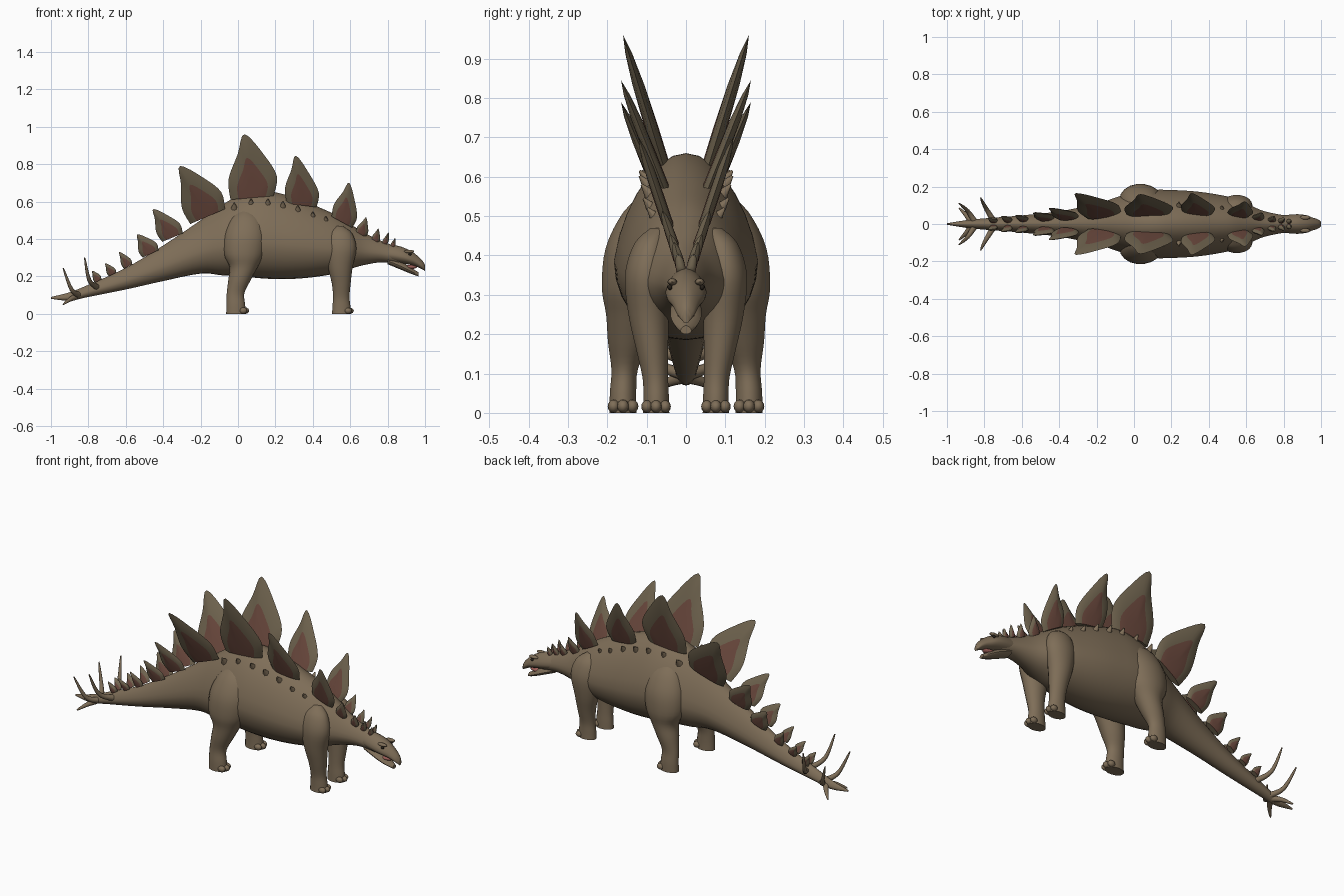
import bpy, bmesh, math
from mathutils import Vector, Matrix

cube = bpy.data.objects.get("Cube")
if cube:
    bpy.data.objects.remove(cube)


def material(name, rgb):
    m = bpy.data.materials.new(name)
    m.use_nodes = True
    m.diffuse_color = (*rgb, 1)
    m.node_tree.nodes["Principled BSDF"].inputs["Base Color"].default_value = (*rgb, 1)
    return m


HIDE = material("tan hide", (.21, .155, .097))
PLATE = material("plate brown", (.165, .13, .08))
RED = material("plate red", (.155, .07, .05))
PINK = material("mouth pink", (.33, .11, .095))
DARK = material("eye dark", (.02, .015, .01))


def finish(name, bm, *mats):
    bmesh.ops.recalc_face_normals(bm, faces=bm.faces)
    mesh = bpy.data.meshes.new(name)
    bm.to_mesh(mesh)
    bm.free()
    for m in mats:
        mesh.materials.append(m)
    ob = bpy.data.objects.new(name, mesh)
    bpy.context.collection.objects.link(ob)
    bpy.ops.object.select_all(action='DESELECT')
    ob.select_set(True)
    bpy.context.view_layer.objects.active = ob
    bpy.ops.object.shade_smooth_by_angle(angle=math.radians(50))
    return ob


def smooth(rows, n=4):
    """Catmull-Rom interpolation through rows of numbers."""
    rows = [Vector(r) for r in rows]
    out = []
    for i in range(len(rows) - 1):
        a, b, c, d = rows[max(i - 1, 0)], rows[i], rows[i + 1], rows[min(i + 2, len(rows) - 1)]
        for k in range(n):
            t = k / n
            out.append(b + (c - a) * (t / 2) + (a * 2 - b * 5 + c * 4 - d) * (t * t / 2)
                       + (b * 3 - a - c * 3 + d) * (t ** 3 / 2))
    return out + [rows[-1]]


def loft(bm, rings):
    loops = [[bm.verts.new(p) for p in ring] for ring in rings]
    n = len(loops[0])
    for a, b in zip(loops, loops[1:]):
        for i in range(n):
            bm.faces.new((a[i], a[(i + 1) % n], b[(i + 1) % n], b[i]))
    bm.faces.new(loops[0])
    bm.faces.new(loops[-1])


def ball(bm, centre, size):
    mat = Matrix.Translation(centre) @ Matrix.Diagonal((*size, 1))
    bmesh.ops.create_uvsphere(bm, u_segments=12, v_segments=8, radius=1, matrix=mat)


def trunk(bm, rows, n=28):
    """Egg-shaped sections along x from (x, top, bottom, half width)."""
    rings = []
    for x, top, bottom, w in smooth(rows):
        mid = bottom + (top - bottom) * .42
        ring = []
        for k in range(n):
            c, s = math.cos(math.tau * k / n), math.sin(math.tau * k / n)
            z = mid + s * (top - mid if s > 0 else mid - bottom)
            ring.append((x, w * c * (1 - .2 * max(0, s)), z))
        rings.append(ring)
    loft(bm, rings)


# Body from tail tip to neck
bm = bmesh.new()
trunk(bm, [(-1, .09, .08, .004), (-.9, .115, .07, .02), (-.8, .155, .09, .03),
           (-.6, .245, .13, .046), (-.4, .365, .175, .068), (-.2, .5, .215, .108),
           (-.08, .585, .205, .148), (.02, .64, .2, .175), (.12, .66, .19, .183),
           (.22, .645, .185, .181), (.32, .615, .188, .175), (.42, .575, .198, .162),
           (.52, .53, .215, .142), (.6, .48, .24, .112), (.68, .43, .262, .074),
           (.77, .388, .275, .052), (.86, .355, .265, .04)])
finish("body", bm, HIDE)

# Head and open jaw
bm = bmesh.new()
trunk(bm, [(.78, .375, .285, .044), (.86, .362, .272, .052), (.91, .343, .264, .049),
           (.95, .318, .254, .036), (.985, .285, .238, .024), (1, .262, .228, .011)], 20)
for side in (-1, 1):
    ball(bm, (.915, side * .035, .333), (.028, .012, .009))
finish("head", bm, HIDE)
bm = bmesh.new()
trunk(bm, [(.8, .31, .265, .036), (.88, .275, .232, .04), (.93, .243, .212, .03),
           (.965, .222, .2, .014)], 16)
finish("lower_jaw", bm, HIDE)
bm = bmesh.new()
ball(bm, (.915, 0, .25), (.042, .022, .012))
finish("tongue", bm, PINK)


# Legs with toes
def leg(name, side, rows, toe_size):
    bm = bmesh.new()
    rings = []
    for z, x, y, rx, ry in smooth(rows):
        rings.append([(x + rx * math.cos(math.tau * k / 18),
                       side * (y + ry * math.sin(math.tau * k / 18)), z) for k in range(18)])
    loft(bm, rings)
    z, x, y, rx, ry = rows[-1]
    for k in (-1, 0, 1):
        centre = (x + rx * (.92 - .2 * abs(k)), side * y + k * ry * .68, toe_size * .8)
        ball(bm, centre, (toe_size, toe_size * .72, toe_size * .8))
    finish(name, bm, HIDE)


HIND = [(.56, .04, .085, .02, .02), (.51, .045, .105, .08, .055), (.42, .04, .125, .112, .08),
        (.32, .033, .135, .108, .08), (.25, .03, .14, .075, .064), (.18, .008, .147, .06, .052),
        (.11, -.013, .156, .047, .034), (.05, -.012, .16, .05, .034), (0, -.01, .16, .053, .035)]
FORE = [(.47, .54, .07, .02, .02), (.43, .545, .09, .065, .042), (.35, .55, .1, .083, .056),
        (.25, .547, .095, .066, .052), (.16, .552, .086, .05, .041),
        (.09, .552, .078, .044, .033), (.04, .553, .076, .048, .033), (0, .553, .076, .05, .034)]
SIDES = ((-1, "near"), (1, "far"))
for side, label in SIDES:
    leg(label + "_hind_leg", side, HIND, .021)
    leg(label + "_fore_leg", side, FORE, .02)

    # Eyes
    bm = bmesh.new()
    ball(bm, (.92, side * .041, .319), (.009, .006, .007))
    finish(label + "_eye", bm, DARK)


# Leaf-shaped back plates: rear base, front base, tip (x, z), base y, tip y
def back_plate(name, side, a, b, t, y0, y1):
    a, b, t = Vector(a), Vector(b), Vector(t)
    out = b - a
    edge = smooth([a, a.lerp(t, .32) - out * .15, a.lerp(t, .7) - out * .06, t,
                   b.lerp(t, .65) + out * .22, b.lerp(t, .3) + out * .28, b])
    base = (a + b) / 2
    thick = .012 + out.length * .025
    slope = (y1 - y0) / (t.y - base.y)
    bm = bmesh.new()

    def ring(scale, offset):
        pts = [base.lerp(p, scale) for p in edge]
        return [bm.verts.new((p.x, side * (y0 + slope * (p.y - base.y) + offset), p.y))
                for p in pts]

    rim = ring(1, 0)
    for face in (-1, 1):
        last = rim
        for scale, depth in ((.86, .5), (.63, .85), (.3, 1)):
            loop = ring(scale, face * thick * depth)
            for i in range(len(loop)):
                j = (i + 1) % len(loop)
                f = bm.faces.new((last[i], last[j], loop[j], loop[i]))
                f.material_index = int(scale < .5)
            last = loop
        bm.faces.new(last).material_index = 1
    finish(name, bm, PLATE, RED)


PLATES = [((-.04, .61), (.19, .63), (.035, .96), .055, .16),
          ((-.255, .48), (-.07, .56), (-.31, .79), .05, .165),
          ((.26, .59), (.42, .57), (.31, .845), .06, .165),
          ((.5, .52), (.61, .46), (.595, .7), .05, .12),
          ((-.405, .385), (-.295, .43), (-.452, .56), .035, .085),
          ((-.51, .3), (-.425, .34), (-.538, .425), .03, .06),
          ((-.61, .24), (-.565, .265), (-.635, .33), .025, .045),
          ((-.69, .2), (-.65, .22), (-.71, .27), .02, .04),
          ((-.765, .165), (-.73, .185), (-.78, .23), .018, .03),
          ((.63, .44), (.68, .41), (.685, .515), .03, .06),
          ((.715, .4), (.75, .38), (.75, .455), .02, .04),
          ((.77, .38), (.795, .37), (.805, .435), .015, .03),
          ((.815, .365), (.835, .355), (.84, .405), .012, .02)]
# Tail spikes: base, bend, tip
SPIKES = [((-.75, .015, .14), (-.795, .09, .18), (-.82, .14, .3)),
          ((-.85, .01, .1), (-.89, .07, .13), (-.935, .11, .245)),
          ((-.87, .01, .09), (-.9, .05, .075), (-.935, .085, .05))]

for side, label in SIDES:
    for i, p in enumerate(PLATES):
        back_plate(f"{label}_back_plate_{i + 1}", side, *p)

    for i, path in enumerate(SPIKES):
        bm = bmesh.new()
        pts = smooth([(x, side * y, z) for x, y, z in path], 6)
        rings = []
        for k, p in enumerate(pts):
            d = pts[min(k + 1, len(pts) - 1)] - pts[max(k - 1, 0)]
            turn = d.to_track_quat('Z', 'Y')
            r = .017 * (1 - k / len(pts)) ** .7
            rings.append([p + turn @ Vector((r * math.cos(q * math.tau / 10),
                                             r * math.sin(q * math.tau / 10), 0))
                          for q in range(10)])
        loft(bm, rings)
        finish(f"{label}_tail_spike_{i + 1}", bm, HIDE)

    # Small bony studs along the flank
    bm = bmesh.new()
    for x, y, z in ((-.02, .1, .58), (.07, .1, .6), (.16, .105, .6), (.24, .105, .587),
                    (.32, .1, .565), (.4, .095, .53), (.47, .085, .505)):
        mat = Matrix.Translation((x, side * y, z)) @ Matrix.Rotation(-side * .7, 4, 'X')
        bmesh.ops.create_cone(bm, cap_ends=True, segments=8, radius1=.018, radius2=.003,
                              depth=.04, matrix=mat)
    finish(label + "_flank_studs", bm, HIDE)
